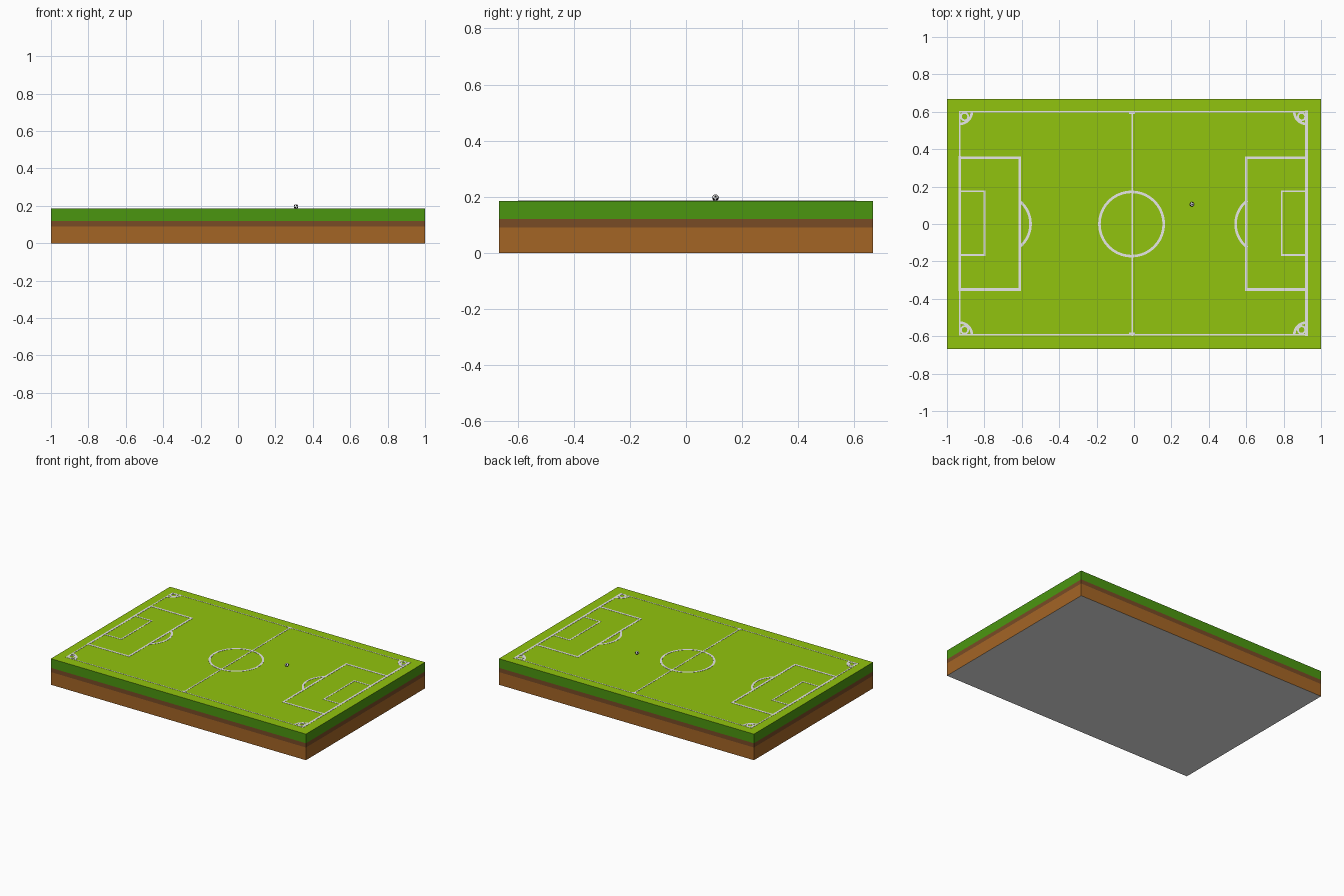
import bpy, bmesh, math
from mathutils import Vector

if "Cube" in bpy.data.objects:
    bpy.data.objects.remove(bpy.data.objects["Cube"])


def material(name, r, g, b):
    m = bpy.data.materials.new(name)
    lin = [(c / 255 / 12.92 if c < 11 else ((c / 255 + 0.055) / 1.055) ** 2.4) for c in (r, g, b)]
    m.diffuse_color = (*lin, 1)
    m.use_nodes = True
    m.node_tree.nodes["Principled BSDF"].inputs["Base Color"].default_value = m.diffuse_color
    return m


GRASS = material("grass_top", 145, 196, 14)
TURF = material("turf_side", 75, 150, 16)
DARK = material("dark_soil", 121, 75, 37)
SOIL = material("light_soil", 164, 101, 37)
PALE = material("pale_grey", 231, 231, 231)
BLACK = material("ball_black", 25, 25, 25)

TOP = 0.185


def make(name, bm, mats):
    me = bpy.data.meshes.new(name)
    bm.to_mesh(me)
    bm.free()
    for m in mats:
        me.materials.append(m)
    ob = bpy.data.objects.new(name, me)
    bpy.context.collection.objects.link(ob)
    return ob


# Slab of ground, cut into soil layers and coloured by height
bm = bmesh.new()
bmesh.ops.create_cube(bm, size=1)
for v in bm.verts:
    v.co = Vector((v.co.x * 2, v.co.y * 1.334, (v.co.z + 0.5) * TOP))
for z in (0.09, 0.12):
    bmesh.ops.bisect_plane(bm, geom=bm.verts[:] + bm.edges[:] + bm.faces[:],
                           plane_co=(0, 0, z), plane_no=(0, 0, 1))
for f in bm.faces:
    z = f.calc_center_median().z
    if f.normal.z > 0.5:
        f.material_index = 0
    elif f.normal.z < -0.5:
        f.material_index = 4
    else:
        f.material_index = 1 if z > 0.12 else 2 if z > 0.09 else 3
make("ground_slab", bm, [GRASS, TURF, DARK, SOIL, PALE])

# Pitch markings: thin plates just above the grass
LINE_Z = TOP + 0.0012
marks = bmesh.new()


def plate(pts):
    top = [marks.verts.new((x, y, LINE_Z)) for x, y in pts]
    low = [marks.verts.new((x, y, TOP - 0.001)) for x, y in pts]
    marks.faces.new(top)
    marks.faces.new(low[::-1])
    n = len(pts)
    for i in range(n):
        j = (i + 1) % n
        marks.faces.new((top[i], low[i], low[j], top[j]))


def bar(x0, y0, x1, y1, w=0.015):
    """Straight line along x or y with square ends."""
    h = w / 2
    xa, xb, ya, yb = min(x0, x1), max(x0, x1), min(y0, y1), max(y0, y1)
    plate([(xa - h, ya - h), (xb + h, ya - h), (xb + h, yb + h), (xa - h, yb + h)])


def arc(cx, cy, r, a0, a1, n, w=0.014):
    """Curved line, angles in degrees."""
    for i in range(n):
        s, e = (math.radians(a0 + (a1 - a0) * k / n) for k in (i, i + 1))
        plate([(cx + q * math.cos(a), cy + q * math.sin(a))
               for q, a in ((r - w / 2, s), (r + w / 2, s), (r + w / 2, e), (r - w / 2, e))])


MID = -0.01
# Halfway line and centre circle
bar(MID, -0.594, MID, 0.6, 0.009)
arc(-0.013, 0, 0.172, 0, 360, 40)
# Touchlines
for y in (-0.592, 0.6):
    bar(-0.932, y, 0.922, y, 0.006)
    bar(MID - 0.01, y - math.copysign(0.005, y), MID + 0.01, y - math.copysign(0.005, y), 0.012)

# Each end: goal line, penalty box, goal box, penalty arc, corner arcs
for gx, s in ((-0.932, 1), (0.922, -1)):
    bar(gx, -0.592, gx, 0.6, 0.008 if s > 0 else 0.015)
    bar(gx, -0.35, gx, 0.355)
    for depth, lo, hi, w in ((0.321, -0.35, 0.355, 0.014), (0.132, -0.166, 0.175, 0.010)):
        bx = gx + s * depth
        bar(bx, lo, bx, hi, w)
        bar(gx, lo, bx, lo, w)
        bar(gx, hi, bx, hi, w)
    mid = 0 if s > 0 else 180
    arc(gx + s * 0.222, 0, 0.157, mid - 53, mid + 53, 14)
    for cy, t in ((-0.592, 1), (0.6, -1)):
        a = math.degrees(math.atan2(t, s))
        arc(gx, cy, 0.065, a - 45, a + 45, 8)
        arc(gx + s * 0.026, cy + t * 0.026, 0.02, 0, 360, 12, 0.01)
bmesh.ops.recalc_face_normals(marks, faces=marks.faces[:])
make("pitch_markings", marks, [PALE])

# Ball with twelve dark patches around the icosahedron corners
bm = bmesh.new()
bmesh.ops.create_icosphere(bm, subdivisions=1, radius=1)
corners = [v.co.normalized() for v in bm.verts]
bm.free()
bm = bmesh.new()
bmesh.ops.create_icosphere(bm, subdivisions=4, radius=0.012)
for f in bm.faces:
    d = f.calc_center_median().normalized()
    f.material_index = int(max(d.dot(c) for c in corners) > math.cos(math.radians(19)))
    f.smooth = True
ball = make("ball", bm, [PALE, BLACK])
ball.location = (0.31, 0.105, TOP + 0.0115)
